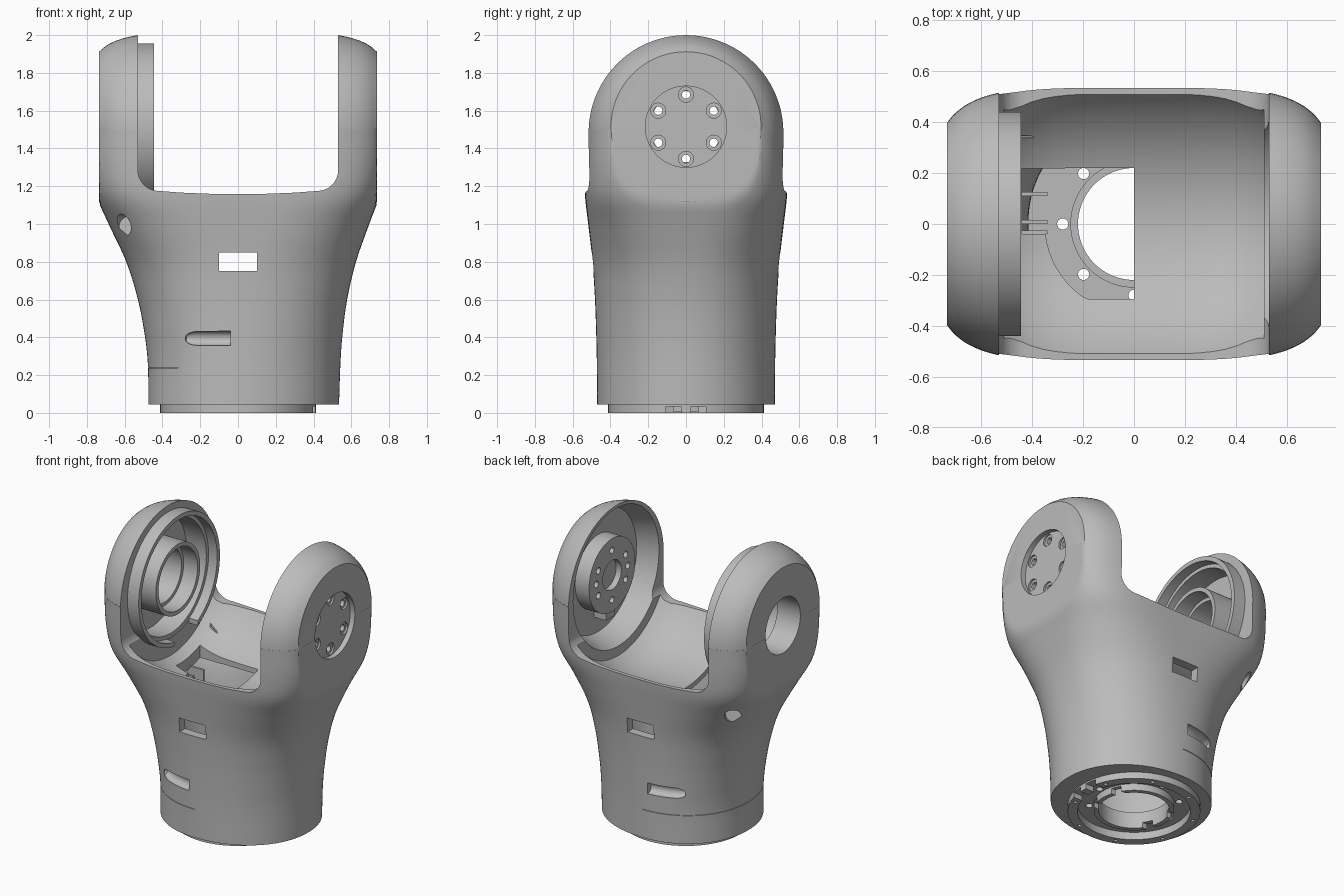
import bpy, bmesh
from math import cos, sin, pi, radians, copysign
from mathutils import Vector

if "Cube" in bpy.data.objects:
    bpy.data.objects.remove(bpy.data.objects["Cube"])

grey = bpy.data.materials.new("plain grey")
grey.use_nodes = True
COLOUR = (0.5, 0.5, 0.5, 1)
grey.diffuse_color = COLOUR
grey.node_tree.nodes["Principled BSDF"].inputs["Base Color"].default_value = COLOUR
AXIS = 1.515    # height of the fork pivot


def make(name, bm):
    bmesh.ops.remove_doubles(bm, verts=bm.verts, dist=1e-5)
    bmesh.ops.recalc_face_normals(bm, faces=bm.faces)
    me = bpy.data.meshes.new(name)
    bm.to_mesh(me)
    bm.free()
    me.materials.append(grey)
    ob = bpy.data.objects.new(name, me)
    bpy.context.collection.objects.link(ob)
    return ob


def skin(name, rings, closed=False):
    """Join equal rings of points into a solid, capped unless closed."""
    bm = bmesh.new()
    vs = [[bm.verts.new(p) for p in ring] for ring in rings]
    n = len(rings[0])
    pairs = list(zip(vs, vs[1:])) + ([(vs[-1], vs[0])] if closed else [])
    for a, b in pairs:
        for i in range(n):
            j = (i + 1) % n
            bm.faces.new((a[i], a[j], b[j], b[i]))
    if not closed:
        bm.faces.new(vs[0])
        bm.faces.new(vs[-1])
    return make(name, bm)


def lathe(name, profile, axis="x", closed=False, drop=lambda r: 0, seg=96):
    """Turn (position, radius) points about the pivot axis or about z."""
    ang = [2 * pi * i / seg for i in range(seg)]
    if axis == "x":
        rings = [[(p, r * cos(t), AXIS - drop(r) + r * sin(t)) for t in ang] for p, r in profile]
    else:
        rings = [[(r * cos(t), r * sin(t), p) for t in ang] for p, r in profile]
    return skin(name, rings, closed)


def tube(name, p0, p1, r0, r1, axis="x"):
    return lathe(name, [(p0, r0), (p0, r1), (p1, r1), (p1, r0)], axis, True)


def disc(p0, p1, r0, r1=None, axis="x"):
    return lathe("cutter", [(p0, r0), (p1, r1 or r0)], axis)


def rod(p0, p1, r, seg=24):
    p0, p1 = Vector(p0), Vector(p1)
    q = (p1 - p0).to_track_quat("Z", "Y")
    ring = [q @ Vector((r * cos(2 * pi * i / seg), r * sin(2 * pi * i / seg), 0)) for i in range(seg)]
    return skin("cutter", [[p + v for v in ring] for p in (p0, p1)])


def prism(pts, lo, hi, axis="z", name="cutter"):
    place = (lambda a, b, c: (a, b, c)) if axis == "z" else (lambda a, b, c: (a, c, b))
    return skin(name, [[place(a, b, c) for a, b in pts] for c in (lo, hi)])


def box(x0, x1, y0, y1, z0, z1, name="cutter"):
    return prism([(x0, y0), (x1, y0), (x1, y1), (x0, y1)], z0, z1, "z", name)


def boolean(ob, op, *others):
    for other in others:
        mod = ob.modifiers.new("cut", "BOOLEAN")
        mod.operation, mod.object, mod.solver = op, other, "EXACT"
        bpy.context.view_layer.objects.active = ob
        bpy.ops.object.modifier_apply(modifier=mod.name)
        bpy.data.objects.remove(other)
    return ob


def cut(ob, *others):
    return boolean(ob, "DIFFERENCE", *others)


# Height, half width on +x and on -x, half depth, squareness
KEYS = [(.045, .535, .475, .47, 2.1), (.25, .542, .477, .472, 2.1), (.4, .552, .492, .475, 2.15),
        (.6, .578, .53, .482, 2.25), (.8, .625, .592, .495, 2.45), (1, .695, .685, .518, 3.1),
        (1.15, .75, .75, .535, 4), (1.3, .78, .78, .539, 4.25), (1.5, .79, .79, .5405, 4.3)]


def section(z):
    i = max(k for k in range(len(KEYS) - 1) if KEYS[k][0] <= z + 1e-6)
    a, b = KEYS[i], KEYS[i + 1]
    before, after = KEYS[max(i - 1, 0)], KEYS[min(i + 2, len(KEYS) - 1)]
    h = b[0] - a[0]
    t = (z - a[0]) / h
    out = []
    for c in range(1, 5):
        m0 = (b[c] - before[c]) / (b[0] - before[0]) * h
        m1 = (after[c] - a[c]) / (after[0] - a[0]) * h
        out.append((2 * t**3 - 3 * t**2 + 1) * a[c] + (t**3 - 2 * t**2 + t) * m0
                   + (3 * t**2 - 2 * t**3) * b[c] + (t**3 - t**2) * m1)
    return out


def loft(name, z0, z1, inset=0, steps=40, seg=128):
    rings = []
    for k in range(steps + 1):
        z = z0 + (z1 - z0) * k / steps
        right, left, depth, n = section(z)
        ring = []
        for i in range(seg):
            t = 2 * pi * (i + .5) / seg
            c, s = cos(t), sin(t)
            a = (right if c > 0 else left) - inset
            x = copysign(a * abs(c) ** (2 / n), c)
            lim = .7354 - inset
            ring.append((max(-lim, min(lim, x)), copysign((depth - inset) * abs(s) ** (2 / n), s), z))
        rings.append(ring)
    return skin(name, rings)


# Outer body: lofted lower shell joined to a turned barrel for both arm ends
body = loft("fork_housing", .045, 1.5)
xs = [-.735 + .0294 * i for i in range(51)]
barrel = lathe("arm_caps", [(x, .54 * (1 - (abs(x) / .79) ** 4.3) ** (1 / 4.3)) for x in xs],
               drop=lambda r: .031 * (r - .397) / .119)
boolean(body, "UNION", barrel)

# Hollow interior, kept clear of the trough floor
cavity = cut(loft("cavity", .09, 1.2, .06, 30), disc(-.9, .9, .655))
cut(body, cavity)

# Slot between the arms with rounded lower corners, and the trough below it
arc = [(.42 + .11 * sin(radians(t)), 1.285 - .11 * cos(radians(t))) for t in range(0, 91, 10)]
edge = [(0, 1.158), (.15, 1.16), (.3, 1.166)] + arc + [(.53, 2.3)]
trough = lathe("cutter", [(.051 * i, .622 - .085 * (i / 10) ** 4) for i in range(-10, 11)])
cut(body, prism([(-x, z) for x, z in reversed(edge[1:])] + edge, -.8, .8, "y"), trough)

# Opening through the trough floor on one half
bow = [(.35 * cos(radians(t)), .35 * sin(radians(t))) for t in range(180, 238, 6)]
cut(body, prism([(0, .22), (-.27, .22)] + bow + [(-.18, -.295), (0, -.295)], .7, 1.25),
    box(-.44, -.2, -.04, .218, .7, 1.25))

# Bottom bore, window, side scoops that follow the wall, cable holes
cut(body, disc(0, .2, .355, axis="z"), box(-.1, .1, -.8, .8, .75, .85))
for s in (-1, 1):
    nose = [(-.285 + .07 * k / 6, .037 * (1 - (1 - k / 6) ** 2) ** .5 + .001) for k in range(7)]
    nose += [(-.17, .038), (-.1, .038), (-.04, .038)]
    scoop = skin("cutter", [[(x, s * .473 * (1 - (x / .49) ** 2) ** .48 + r * cos(pi * i / 12),
                              .395 + r * sin(pi * i / 12)) for i in range(24)] for x, r in nose])
    cut(body, scoop, rod((-.71, s * .55, 1.03), (-.585, s * .32, .99), .05))

# Hairline seam around one half near the base
cut(body, cut(box(-.7, 0, -.7, .7, .2385, .2415), loft("core", .1, .4, .006, 6)))

# Plain arm (+x): dished recess, outer pocket
cut(body, disc(.5, .665, .475, .415), disc(.70, .8, .215))

# Bearing arm (-x): round recess and through bore
cut(body, disc(-.665, -.5, .42), disc(-.8, -.6, .188))

# Motor hub inside the +x arm
hub = lathe("motor_hub", [(.56, .25), (.6985, .25)])
cut(hub, disc(.5, .6, .1))
for k in range(6):
    t = radians(30 + 60 * k)
    y, z = .17 * cos(t), AXIS + .17 * sin(t)
    for ob in (hub, body):
        cut(ob, rod((.5, y, z), (.8, y, z), .022), rod((.688, y, z), (.8, y, z), .04))
for s in (-1, 1):
    cut(hub, rod((.5, s * .17, AXIS), (.61, s * .17, AXIS), .022))
tab = box(.575, .68, -.045, .045, AXIS - .3, AXIS - .24, "hub_tab")

# Bearing lip and hub in the -x arm
lip = tube("bearing_lip", -.445, -.62, .41, .44)
cut(lip, box(-.7, -.4, -.05, .2, 1, 1.3))
inner_step = tube("lip_step", -.51, -.66, .385, .415)
bearing = tube("bearing_hub", -.455, -.7, .188, .24)
cut(bearing, disc(-.56, -.4, .212))

# Base: recessed flange with bolt holes, rim with a keyed notch, slotted collar
flange = tube("base_flange", .055, .092, .22, .38, "z")
collar = tube("base_collar", .008, .12, .22, .25, "z")
rim = tube("base_rim", 0, .05, .35, .412, "z")
for k in range(8):
    c, s = cos(k * pi / 4), sin(k * pi / 4)
    cut(flange, rod((.28 * c, .28 * s, 0), (.28 * c, .28 * s, .2), .022))
    c, s = cos((k + .5) * pi / 4), sin((k + .5) * pi / 4)
    cut(rim, rod((.382 * c, .382 * s, -.1), (.382 * c, .382 * s, .03), .012))
for s in (-1, 1):
    cut(rim, box(.33, .5, s * .065 - .04, s * .065 + .04, -.01, .035))
    cut(collar, box(-.3, .3, s * .1 - .03, s * .1 + .03, 0, .045))

# Stiffening ribs inside the cavity and a gusset on the trough
ribs = [box(-.46, -.34, y, y + .015, .6, .88, "inner_rib") for y in (-.04, .0, .11)]
gusset = prism([(-.45, .96), (-.31, .96), (-.45, 1.08)], .338, .348, "y", "trough_gusset")

for ob in [body, hub, tab, lip, inner_step, bearing, flange, rim, collar, gusset] + ribs:
    bpy.ops.object.select_all(action="DESELECT")
    ob.select_set(True)
    bpy.context.view_layer.objects.active = ob
    bpy.ops.object.shade_smooth_by_angle(angle=radians(28))
